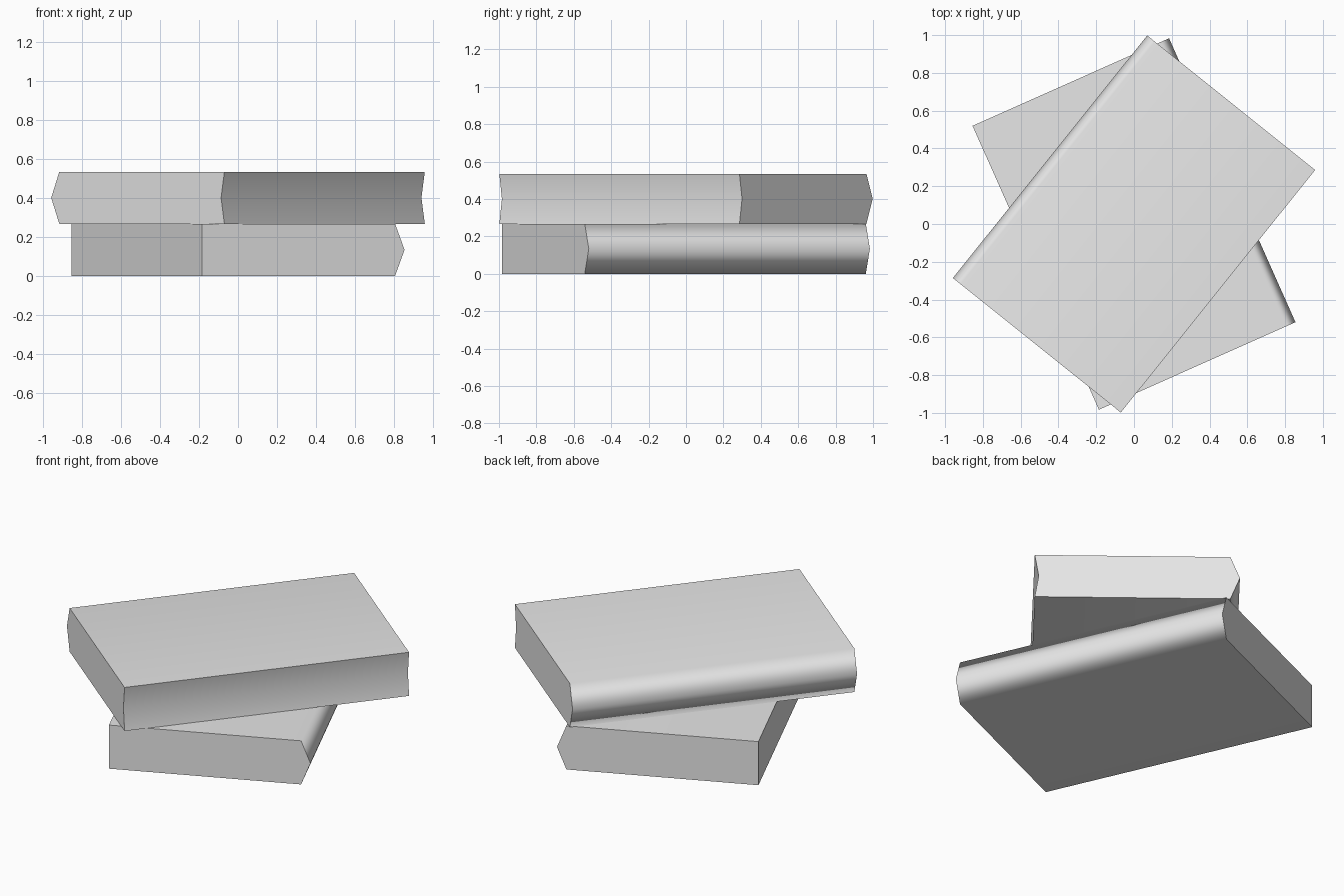
import bpy
import bmesh
import math

# Remove the default object
default = bpy.data.objects.get("Cube")
if default:
    bpy.data.objects.remove(default, do_unlink=True)

# One plain grey for everything
grey = bpy.data.materials.new("light_grey")
grey.use_nodes = True
grey.diffuse_color = (0.8, 0.8, 0.8, 1)
grey.node_tree.nodes["Principled BSDF"].inputs["Base Color"].default_value = (0.8, 0.8, 0.8, 1)

THICK = 0.267
LENGTH = 1.645
WIDTH = 1.139
BULGE = 0.053


def make_book(name, base, angle, hollow):
    """Extrude a book cross-section: pointed spine at -x, fore edge at +x."""
    left, right = -WIDTH / 2, WIDTH / 2
    profile = [
        (left + BULGE, 0), (right, 0), (right - hollow, THICK / 2),
        (right, THICK), (left + BULGE, THICK), (left, THICK / 2),
    ]
    bm = bmesh.new()
    end = bm.faces.new([bm.verts.new((x, -LENGTH / 2, z)) for x, z in profile])
    extruded = bmesh.ops.extrude_face_region(bm, geom=[end], use_keep_orig=True)
    moved = [v for v in extruded["geom"] if isinstance(v, bmesh.types.BMVert)]
    bmesh.ops.translate(bm, verts=moved, vec=(0, LENGTH, 0))
    bmesh.ops.recalc_face_normals(bm, faces=bm.faces)
    mesh = bpy.data.meshes.new(name)
    bm.to_mesh(mesh)
    bm.free()
    mesh.materials.append(grey)

    book = bpy.data.objects.new(name, mesh)
    bpy.context.collection.objects.link(book)
    book.location.z = base
    book.rotation_euler.z = math.radians(angle)

    # Soft rounded-looking spine, crisp ends and fore edge
    bpy.ops.object.select_all(action="DESELECT")
    book.select_set(True)
    bpy.context.view_layer.objects.active = book
    bpy.ops.object.shade_smooth_by_angle(angle=math.radians(80))
    weighted = book.modifiers.new("flat_covers", "WEIGHTED_NORMAL")
    weighted.keep_sharp = True


# Two stacked books turned against each other
make_book("lower_book", 0, -156, 0)
make_book("upper_book", THICK, -38.7, 0.022)
